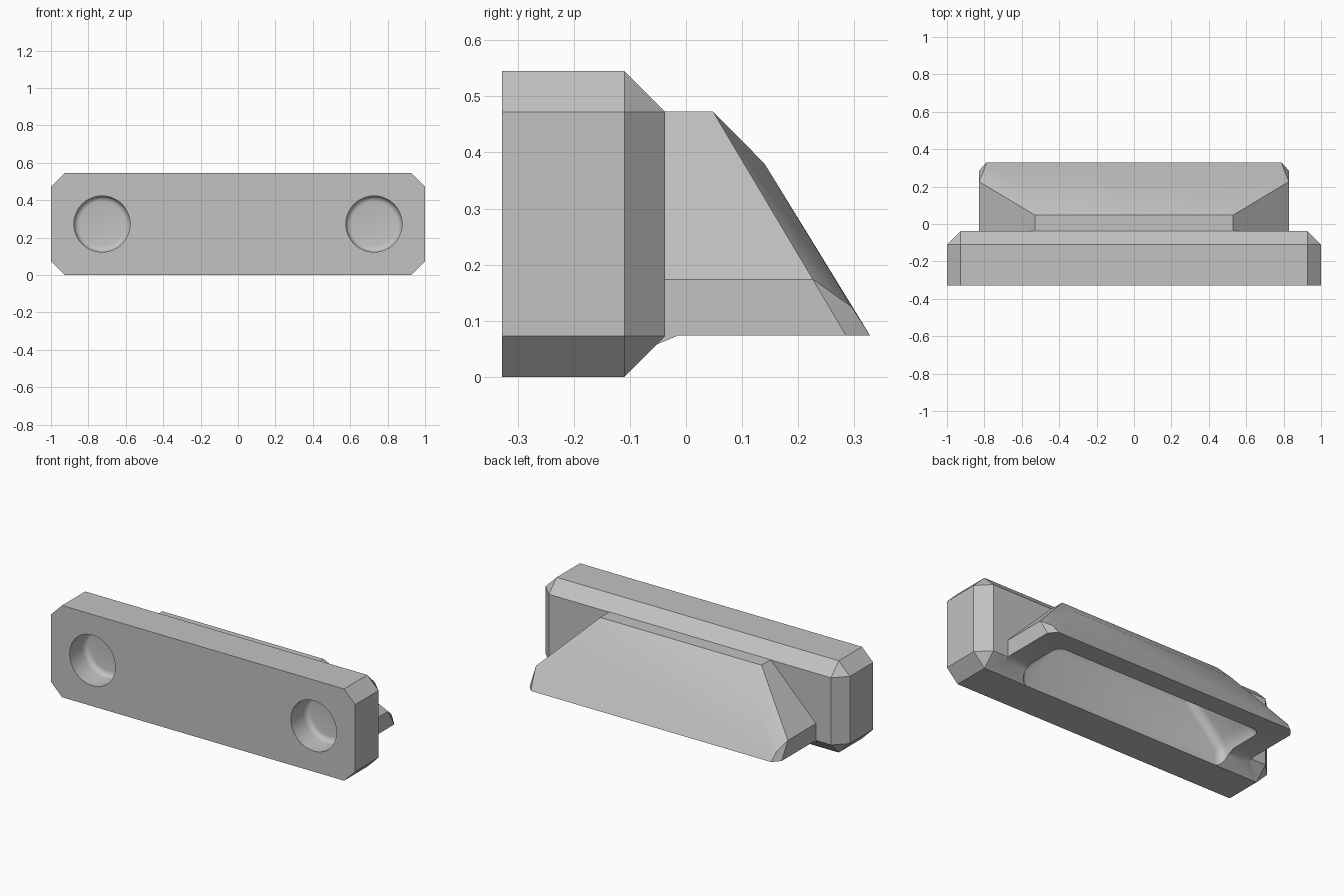
import bpy, bmesh, math

if "Cube" in bpy.data.objects:
    bpy.data.objects.remove(bpy.data.objects["Cube"])

grey = bpy.data.materials.new("plain_grey")
grey.diffuse_color = (0.54, 0.54, 0.54, 1)
grey.use_nodes = True
grey.node_tree.nodes["Principled BSDF"].inputs["Base Color"].default_value = grey.diffuse_color


def hull(name, points, bevel=0):
    """Convex solid around the points, with optional rounded edges."""
    bm = bmesh.new()
    for p in points:
        bm.verts.new(p)
    res = bmesh.ops.convex_hull(bm, input=bm.verts[:])
    junk = [v for v in res["geom_interior"] if isinstance(v, bmesh.types.BMVert)]
    if junk:
        bmesh.ops.delete(bm, geom=junk, context="VERTS")
    bmesh.ops.dissolve_limit(bm, angle_limit=math.radians(1),
                             verts=bm.verts[:], edges=bm.edges[:])
    if bevel:
        bmesh.ops.bevel(bm, geom=bm.edges[:], offset=bevel, segments=5,
                        profile=0.5, affect="EDGES", clamp_overlap=True)
    bmesh.ops.recalc_face_normals(bm, faces=bm.faces[:])
    me = bpy.data.meshes.new(name)
    bm.to_mesh(me)
    bm.free()
    me.materials.append(grey)
    ob = bpy.data.objects.new(name, me)
    bpy.context.collection.objects.link(ob)
    return ob


def mirrored(points):
    return [(s * x, y, z) for x, y, z in points for s in (1, -1)]


def combine(target, other, operation):
    mod = target.modifiers.new(operation, "BOOLEAN")
    mod.operation, mod.object, mod.solver = operation, other, "EXACT"
    bpy.context.view_layer.objects.active = target
    bpy.ops.object.modifier_apply(modifier=mod.name)
    bpy.data.objects.remove(other)


# mounting plate: clipped corners and a chamfered back
C, H = 0.073, 0.545
plate = hull("mounting_plate", mirrored(
    [(x, y, z) for y in (-0.328, -0.11)
     for x, z in ((1 - C, 0), (1, C), (1, H - C), (1 - C, H))]
    + [(1 - C, -0.037, C), (1 - C, -0.037, H - C)]))

# wedge-shaped ledge with a bulging sloped back
ledge = hull("ledge", mirrored([
    (0.53, -0.2, 0.473), (0.828, -0.2, 0.174), (0.828, -0.2, 0.074),
    (0.53, 0.048, 0.473), (0.828, 0.226, 0.174), (0.828, 0.285, 0.074),
    (0.545, 0.14, 0.38), (0.80, 0.295, 0.125), (0.79, 0.328, 0.074)]))
combine(plate, ledge, "UNION")

# small fillet under the ledge, against the plate chamfer
fillet = hull("ledge_fillet", mirrored([
    (0.826, -0.054, 0.057), (0.826, -0.035, 0.069), (0.826, -0.012, 0.0745),
    (0.826, -0.012, 0.09), (0.826, -0.07, 0.09)]))
combine(plate, fillet, "UNION")


# rounded cavity open at the underside
def slope(z):
    return 0.21 - 0.61 * (z - 0.073)


cavity = hull("cavity_cutter", mirrored(
    [(x, y, z) for x, z in ((0.69, -0.15), (0.69, 0.11), (0.46, 0.34))
     for y in (-0.11, slope(z))]), bevel=0.05)
combine(plate, cavity, "DIFFERENCE")

# two round blind holes with rounded floors
R, FIL, FLOOR, N = 0.15, 0.03, -0.178, 48
rings = [(R, -0.4)] + [
    (R - FIL + FIL * math.cos(a), FLOOR - FIL + FIL * math.sin(a))
    for a in (i * math.pi / 8 for i in range(5))]
for side in (-1, 1):
    hole = hull("hole_cutter", [
        (side * 0.727 + r * math.cos(2 * math.pi * k / N), y,
         0.2725 + r * math.sin(2 * math.pi * k / N))
        for r, y in rings for k in range(N)])
    combine(plate, hole, "DIFFERENCE")

bpy.ops.object.select_all(action="DESELECT")
plate.select_set(True)
bpy.context.view_layer.objects.active = plate
bpy.ops.object.shade_smooth_by_angle(angle=math.radians(30))
